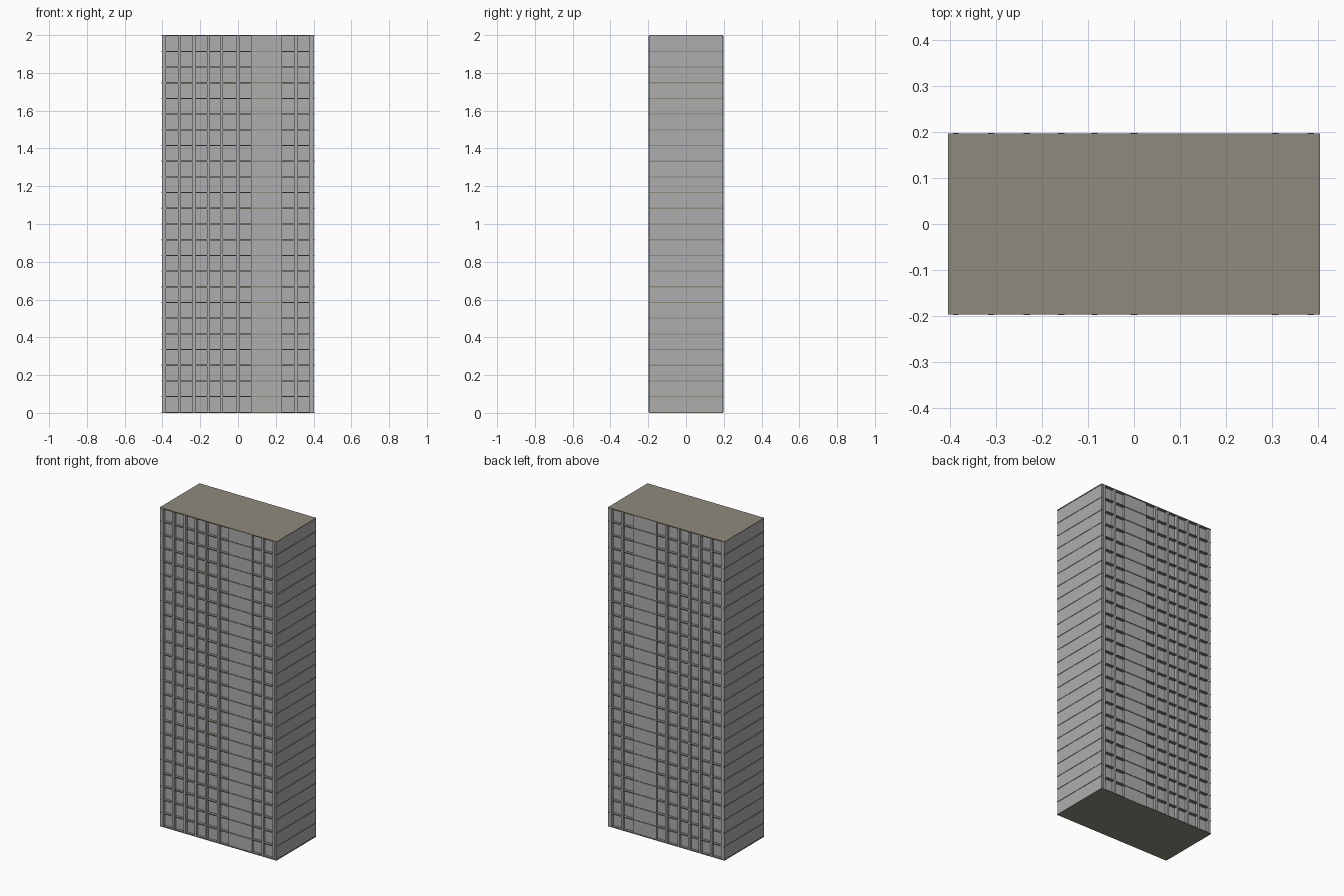
import bpy

if "Cube" in bpy.data.objects:
    bpy.data.objects.remove(bpy.data.objects["Cube"])

W, D, H = 0.405, 0.197, 2.0      # half width, half depth, height
FLOORS, T = 24, 0.006            # storeys and slab thickness


def material(name, rgb):
    m = bpy.data.materials.new(name)
    m.diffuse_color = (*rgb, 1)
    m.use_nodes = True
    m.node_tree.nodes["Principled BSDF"].inputs["Base Color"].default_value = m.diffuse_color
    return m


GREY = material("wall grey", (0.42, 0.42, 0.42))
TAN = material("slab tan", (0.28, 0.255, 0.205))


def box(name, x0, x1, y0, y1, z0, z1, mat):
    bpy.ops.mesh.primitive_cube_add(size=1, location=((x0 + x1) / 2, (y0 + y1) / 2, (z0 + z1) / 2))
    o = bpy.context.object
    o.name = name
    o.scale = (x1 - x0, y1 - y0, z1 - z0)
    bpy.ops.object.transform_apply(location=True, rotation=False, scale=True)
    o.data.materials.append(mat)
    return o


# Recessed facade body
box("recessed_walls", -W + 0.01, W - 0.01, -0.18, 0.18, T, H - T, GREY)

# Floor slabs, including base and roof
slab = box("floor_slabs", -W, W, -D, D, 0, T, TAN)
arr = slab.modifiers.new("storeys", "ARRAY")
arr.count = FLOORS + 1
arr.use_relative_offset = False
arr.use_constant_offset = True
arr.constant_offset_displace = (0, 0, (H - T) / FLOORS)

# Blank end walls, just inside the slab edges
for side in (-1, 1):
    x0, x1 = sorted((side * (W - 0.002), side * (W - 0.012)))
    box("end_wall", x0, x1, -D + 0.002, D - 0.002, T, H - T, GREY)

# Vertical piers and the wide blank panel on both long faces
piers = [(-0.394, -0.382), (-0.318, -0.305), (-0.24, -0.226), (-0.165, -0.151),
         (-0.092, -0.079), (-0.008, 0.008), (0.3, 0.314), (0.378, 0.392)]
for side in (-1, 1):
    for a, b in piers:
        y0, y1 = sorted((side * 0.17, side * (D + 0.0008)))
        box("pier", a, b, y0, y1, T, H - T, GREY)
    y0, y1 = sorted((side * 0.17, side * (D - 0.003)))
    box("blank_panel", 0.07, 0.232, y0, y1, T, H - T, GREY)
